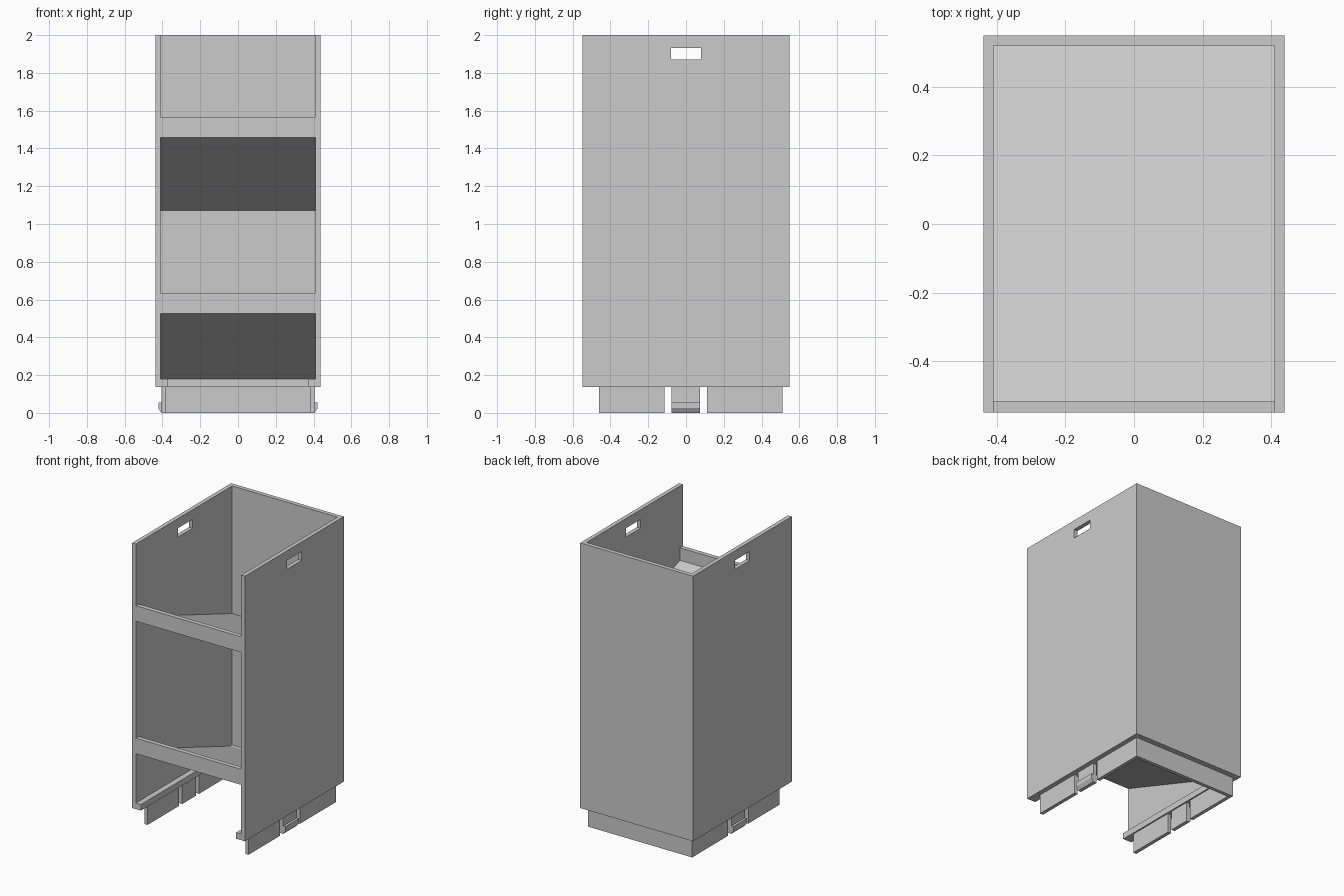
import bpy
import bmesh

cube = bpy.data.objects.get("Cube")
if cube:
    bpy.data.objects.remove(cube, do_unlink=True)

grey = bpy.data.materials.new("light grey")
grey.use_nodes = True
grey.diffuse_color = (0.6, 0.6, 0.6, 1)
grey.node_tree.nodes["Principled BSDF"].inputs["Base Color"].default_value = (0.6, 0.6, 0.6, 1)


def prism(name, profile, start, end, axis):
    """Extrude a closed profile along x (profile is y, z) or y (profile is x, z)."""
    bm = bmesh.new()
    place = (lambda a, b: (start, a, b)) if axis == "x" else (lambda a, b: (a, start, b))
    face = bm.faces.new([bm.verts.new(place(a, b)) for a, b in profile])
    out = bmesh.ops.extrude_face_region(bm, geom=[face])
    moved = [v for v in out["geom"] if isinstance(v, bmesh.types.BMVert)]
    length = end - start
    bmesh.ops.translate(bm, verts=moved, vec=(length, 0, 0) if axis == "x" else (0, length, 0))
    bmesh.ops.recalc_face_normals(bm, faces=bm.faces)
    mesh = bpy.data.meshes.new(name)
    bm.to_mesh(mesh)
    bm.free()
    mesh.materials.append(grey)
    obj = bpy.data.objects.new(name, mesh)
    bpy.context.collection.objects.link(obj)
    return obj


def box(name, x, y, z):
    profile = [(y[0], z[0]), (y[1], z[0]), (y[1], z[1]), (y[0], z[1])]
    return prism(name, profile, x[0], x[1], "x")


WIDTH, INNER = 0.438, 0.409     # half widths of the case
DEPTH, BACK = 0.549, 0.519      # half depths of the case
BASE, LEDGE = 0.137, 0.18       # underside of the case, top of the ledge

# Back wall
box("back_wall", (-INNER, INNER), (BACK, DEPTH), (BASE, 2))

for side, s in (("left", 1), ("right", -1)):
    def span(a, b):
        return sorted((s * a, s * b))

    # Side wall with its hand slot
    wall = box(side + "_wall", span(INNER, WIDTH), (-DEPTH, DEPTH), (BASE, 2))
    cutter = box("slot_cutter", span(0.3, 0.5), (-0.08, 0.08), (1.87, 1.933))
    cutter.hide_render = True
    cut = wall.modifiers.new("hand_slot", "BOOLEAN")
    cut.operation, cut.solver, cut.object = "DIFFERENCE", "EXACT", cutter
    bpy.context.view_layer.objects.active = wall
    bpy.ops.object.modifier_apply(modifier=cut.name)
    bpy.data.objects.remove(cutter, do_unlink=True)

    # Ledge and the two skirt panels below it
    box(side + "_ledge", span(0.37, INNER), (-DEPTH, BACK), (BASE, LEDGE))
    box(side + "_front_skirt", span(0.38, 0.405), (-0.46, -0.113), (0, BASE))
    box(side + "_back_skirt", span(0.38, 0.405), (0.11, 0.51), (0, BASE))

    # Snap tab with a chamfered hook
    hook = [(0.38, 0), (0.405, 0), (0.422, 0.025), (0.422, 0.055), (0.405, 0.055),
            (0.405, BASE), (0.38, BASE)]
    prism(side + "_snap_tab", [(s * x, z) for x, z in hook], -0.077, 0.075, "y")

# Back skirt and back ledge
box("back_skirt", (-0.38, 0.38), (0.485, 0.51), (0, BASE))
box("back_ledge", (-0.37, 0.37), (0.4, BACK), (BASE, LEDGE))

# Sloping shelves, each with an upright front lip
for name, z in (("lower_shelf", 0.526), ("upper_shelf", 1.457)):
    profile = [(-DEPTH, z), (-DEPTH, z + 0.109), (-0.517, z + 0.109),
               (-0.517, z + 0.021), (BACK, z - 0.354), (BACK, z - 0.386)]
    prism(name, profile, -INNER, INNER, "x")
